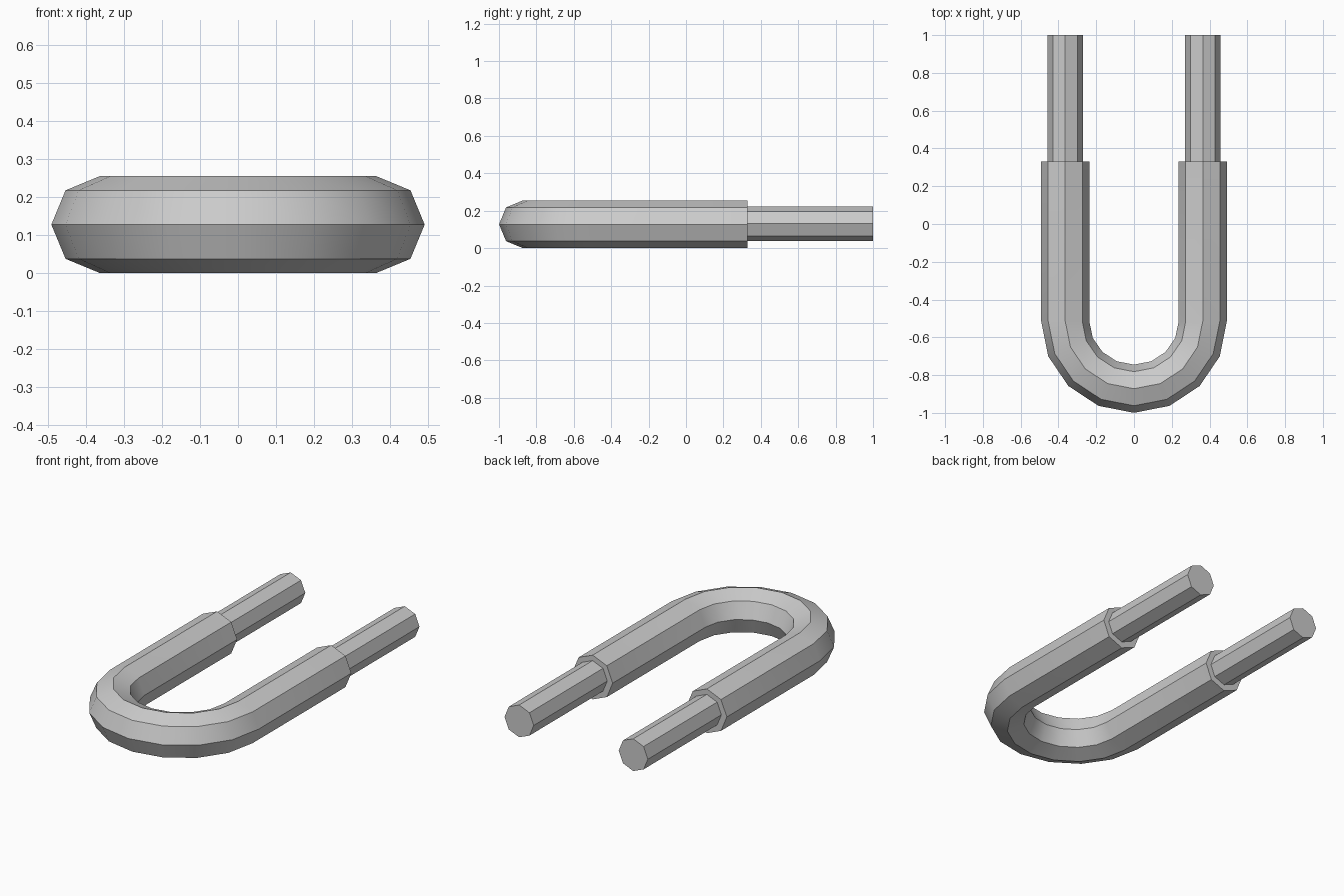
import bpy
import bmesh
from math import cos, sin, pi, radians
from mathutils import Vector

cube = bpy.data.objects.get("Cube")
if cube:
    bpy.data.objects.remove(cube)

SIDES = 8
LEG_X = 0.364       # half spacing of the legs
BEND_Y = -0.515     # where the legs meet the bend
BEND_DEPTH = 0.357
SLEEVE_R, ROD_R = 0.1275, 0.093
SLEEVE_END, ROD_END = 0.33, 1.0

steel = bpy.data.materials.new("grey steel")
steel.use_nodes = True
colour = (0.6, 0.6, 0.6, 1)
steel.diffuse_color = colour
steel.node_tree.nodes["Principled BSDF"].inputs["Base Color"].default_value = colour


def sweep(name, stations, radius, z):
    """Octagonal bar through (centre, outward direction) stations, capped."""
    bm = bmesh.new()
    rings = []
    for (x, y), out in stations:
        ring = []
        for i in range(SIDES):
            a = 2 * pi * i / SIDES
            offset = Vector((out[0], out[1], 0)) * cos(a) + Vector((0, 0, sin(a)))
            ring.append(bm.verts.new(Vector((x, y, z)) + offset * radius))
        rings.append(ring)
    for r, s in zip(rings, rings[1:]):
        for i in range(SIDES):
            j = (i + 1) % SIDES
            bm.faces.new((r[i], r[j], s[j], s[i]))
    bm.faces.new(rings[0])
    bm.faces.new(rings[-1])
    bmesh.ops.recalc_face_normals(bm, faces=bm.faces)
    mesh = bpy.data.meshes.new(name)
    bm.to_mesh(mesh)
    bm.free()
    mesh.materials.append(steel)
    obj = bpy.data.objects.new(name, mesh)
    bpy.context.collection.objects.link(obj)
    bpy.ops.object.select_all(action="DESELECT")
    obj.select_set(True)
    bpy.context.view_layer.objects.active = obj
    bpy.ops.object.shade_smooth_by_angle(angle=radians(30))
    return obj


# Thick U-shaped body: left leg, bend in eight steps, right leg
path = [((LEG_X, SLEEVE_END), (1, 0))]
for k in range(9):
    a = pi * k / 8
    path.append(((LEG_X * cos(a), BEND_Y - BEND_DEPTH * sin(a)), (cos(a), -sin(a))))
path.append(((-LEG_X, SLEEVE_END), (-1, 0)))
sweep("u_body", path, SLEEVE_R, SLEEVE_R)

# Thinner rod ends, seated slightly inside the body
for name, side in (("left_rod", 1), ("right_rod", -1)):
    x = side * LEG_X
    sweep(name, [((x, SLEEVE_END - 0.03), (1, 0)), ((x, ROD_END), (1, 0))],
          ROD_R, SLEEVE_R + 0.003)
